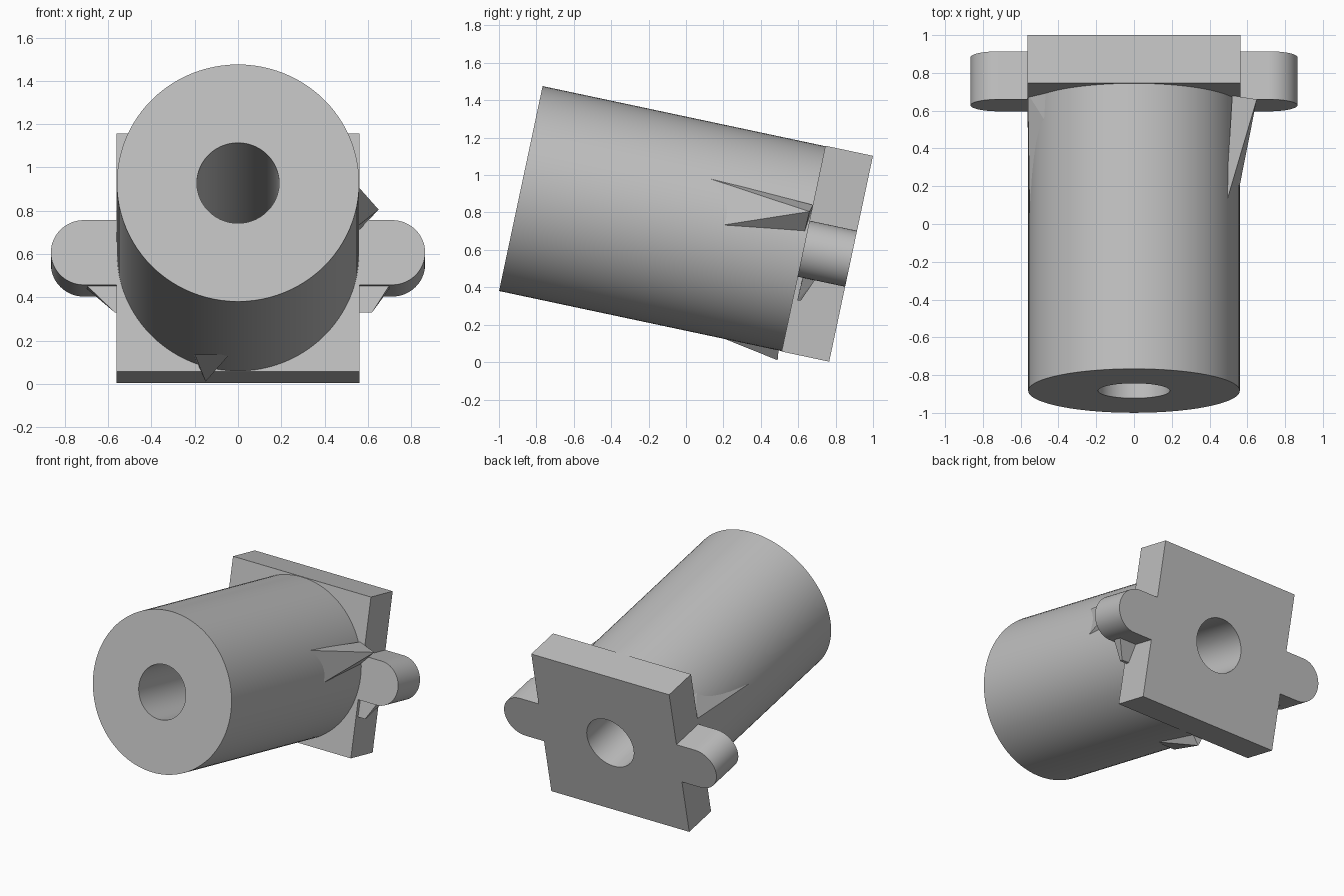
import bpy
import bmesh
import math
from mathutils import Vector

if "Cube" in bpy.data.objects:
    bpy.data.objects.remove(bpy.data.objects["Cube"], do_unlink=True)

TILT = math.radians(12)
AXIS = Vector((0, math.cos(TILT), -math.sin(TILT)))
UP = Vector((0, math.sin(TILT), math.cos(TILT)))
START = Vector((0, -0.883, 0.928))
RADIUS, BORE, HALF, EAR = 0.56, 0.19, 0.5625, 0.153
BODY_LEN, TOTAL_LEN = 1.545, 1.805

grey = bpy.data.materials.new("plain_grey")
grey.use_nodes = True
grey.diffuse_color = (0.52, 0.52, 0.52, 1)
grey.node_tree.nodes["Principled BSDF"].inputs["Base Color"].default_value = grey.diffuse_color


def arc(cx, radius, start, end, steps):
    angles = [math.radians(start + (end - start) * i / steps) for i in range(steps + 1)]
    return [(cx + radius * math.cos(a), radius * math.sin(a)) for a in angles]


def circle(radius):
    return arc(0, radius, 0, 360, 96)[:-1]


def finish(name, bm, smooth=False):
    bmesh.ops.recalc_face_normals(bm, faces=bm.faces)
    mesh = bpy.data.meshes.new(name)
    bm.to_mesh(mesh)
    bm.free()
    obj = bpy.data.objects.new(name, mesh)
    bpy.context.collection.objects.link(obj)
    mesh.materials.append(grey)
    if smooth:
        bpy.ops.object.select_all(action="DESELECT")
        obj.select_set(True)
        bpy.context.view_layer.objects.active = obj
        bpy.ops.object.shade_smooth_by_angle(angle=math.radians(30))
    return obj


def tilted_extrusion(name, loops, s0, s1):
    """Fill nested outlines and extrude them along the tilted axis."""
    bm = bmesh.new()
    edges = []
    for loop in loops:
        vs = [bm.verts.new(START + AXIS * s0 + Vector((x, 0, 0)) + UP * v) for x, v in loop]
        edges += [bm.edges.new((a, b)) for a, b in zip(vs, vs[1:] + vs[:1])]
    bmesh.ops.triangle_fill(bm, edges=edges, use_beauty=True, normal=AXIS)
    out = bmesh.ops.extrude_face_region(bm, geom=bm.faces[:])
    moved = [g for g in out["geom"] if isinstance(g, bmesh.types.BMVert)]
    bmesh.ops.translate(bm, verts=moved, vec=AXIS * (s1 - s0))
    return finish(name, bm, True)


def shard(name, points):
    bm = bmesh.new()
    bmesh.ops.convex_hull(bm, input=[bm.verts.new(p) for p in points])
    return finish(name, bm)


# Barrel with its bore
tilted_extrusion("barrel", [circle(RADIUS), circle(BORE)], 0, BODY_LEN)

# Square end plate with a rounded ear on each side
ear_x = 0.865 - EAR
outline = ([(HALF, -HALF), (HALF, -EAR)] + arc(ear_x, EAR, -90, 90, 32)
           + [(HALF, EAR), (HALF, HALF), (-HALF, HALF), (-HALF, EAR)]
           + arc(-ear_x, EAR, 90, 270, 32) + [(-HALF, -EAR), (-HALF, -HALF)])
tilted_extrusion("end_plate", [outline, circle(BORE)], BODY_LEN, TOTAL_LEN)

# Pointed braces between barrel and plate
shard("left_brace", [(0.485, 0.1, 0.99), (0.555, 0.18, 0.73), (0.65, 0.66, 0.805),
                     (0.55, 0.635, 0.7), (0.52, 0.68, 0.84)])
shard("right_brace", [(-0.545, -0.47, 0.84), (-0.43, 0.48, 0.99), (-0.44, 0.69, 0.94),
                      (-0.562, 0.69, 0.8), (-0.56, 0.63, 0.6)])
shard("bottom_brace", [(-0.15, 0.49, 0.01), (-0.2, 0.18, 0.135), (-0.04, 0.18, 0.135),
                       (-0.2, 0.5, 0.12), (-0.06, 0.5, 0.12)])

# Small gussets under the ears
for side, label in ((1, "left"), (-1, "right")):
    toe = 0.62 if side > 0 else 0.57
    shard(label + "_gusset", [(side * x, y, z) for x, y, z in (
        (0.55, 0.595, 0.33), (toe, 0.595, 0.33), (toe, 0.615, 0.33), (0.55, 0.615, 0.33),
        (0.55, 0.625, 0.46), (0.7, 0.625, 0.455), (0.7, 0.69, 0.44), (0.55, 0.69, 0.44))])
